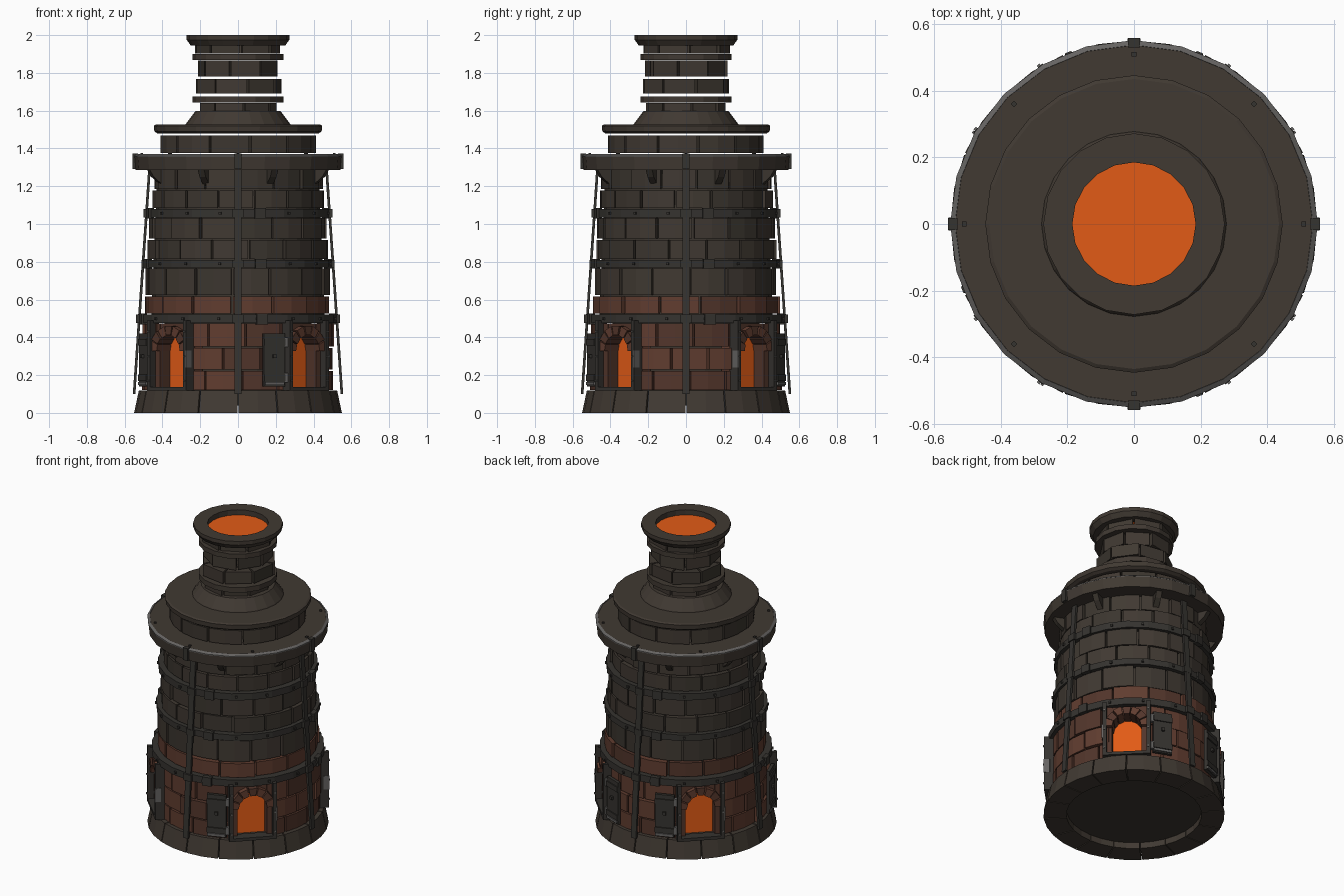
import bpy, bmesh, math, random
from math import cos, sin, radians, pi, tau

if "Cube" in bpy.data.objects:
    bpy.data.objects.remove(bpy.data.objects["Cube"])
random.seed(4)


def material(name, rgb):
    m = bpy.data.materials.new(name)
    m.diffuse_color = (*rgb, 1)
    m.use_nodes = True
    m.node_tree.nodes["Principled BSDF"].inputs["Base Color"].default_value = m.diffuse_color
    return m


STONE = material("dark_stone", (0.052, 0.041, 0.032))
STONE2 = material("darker_stone", (0.044, 0.036, 0.028))
BRICK = material("red_brick", (0.118, 0.046, 0.029))
BRICK2 = material("dark_red_brick", (0.085, 0.036, 0.024))
IRON = material("black_iron", (0.036, 0.033, 0.029))
STEEL = material("worn_steel", (0.13, 0.125, 0.12))
GLOW = material("fire_glow", (0.76, 0.105, 0.008))


def finish(name, bm, *mats):
    bmesh.ops.recalc_face_normals(bm, faces=bm.faces)
    me = bpy.data.meshes.new(name)
    bm.to_mesh(me)
    bm.free()
    for m in mats:
        me.materials.append(m)
    ob = bpy.data.objects.new(name, me)
    bpy.context.collection.objects.link(ob)
    return ob


def skin(bm, loops, closed, mat=0):
    """Bridge equal vertex loops; closed joins last to first, otherwise caps the ends."""
    vs = [[bm.verts.new(p) for p in loop] for loop in loops]
    n = len(vs[0])
    faces = []
    for i in range(len(vs) if closed else len(vs) - 1):
        a, b = vs[i], vs[(i + 1) % len(vs)]
        for k in range(n):
            faces.append(bm.faces.new((a[k], a[(k + 1) % n], b[(k + 1) % n], b[k])))
    if not closed:
        faces += [bm.faces.new(vs[0]), bm.faces.new(vs[-1][::-1])]
    for f in faces:
        f.material_index = mat


def lathe(name, profile, mat, n=24, ring=True):
    """Turn an (r, z) profile: ring = closed section, otherwise a solid with flat caps."""
    bm = bmesh.new()
    loops = [[(r * cos(tau * k / n), r * sin(tau * k / n), z) for k in range(n)] for r, z in profile]
    skin(bm, loops, ring)
    return finish(name, bm, mat)


def band(name, r, z0, z1, mat, depth=0.05, n=24):
    return lathe(name, [(r - depth, z0), (r, z0), (r, z1), (r - depth, z1)], mat, n)


def arc_block(bm, a0, a1, rb, rt, ri, z0, z1, seg=2, mat=0):
    """Curved block between two angles, bottom radius rb, top radius rt, inner radius ri."""
    loops = []
    for i in range(seg + 1):
        a = a0 + (a1 - a0) * i / seg
        loops.append([(r * cos(a), r * sin(a), z) for r, z in ((ri, z0), (rb, z0), (rt, z1), (ri, z1))])
    skin(bm, loops, False, mat)


def prism(bm, theta, poly, a, b, radial=True, mat=0):
    """Extrude (lateral, z) outline along the radius, or (radius, z) outline sideways."""
    def P(d, l, z):
        return (d * cos(theta) - l * sin(theta), d * sin(theta) + l * cos(theta), z)
    loops = [[P(e, u, z) if radial else P(u, e, z) for u, z in poly] for e in (a, b)]
    skin(bm, loops, False, mat)


def box(bm, theta, d0, d1, l0, l1, z0, z1, mat=0):
    prism(bm, theta, [(l0, z0), (l1, z0), (l1, z1), (l0, z1)], d0, d1, True, mat)


DOORS = [(-45, -1), (-135, -1), (135, -1), (45, 1)]   # opening angle, side the door swings to


def course(name, r, z0, z1, n, shift, mats, ri, seg=2, gap=0.006, jitter=0.008, openings=False):
    """One ring of blocks with slightly uneven faces, optionally broken by the openings."""
    bm = bmesh.new()
    half = radians(12.5)
    cuts = [radians(d) % tau for d, _ in DOORS] if openings else []
    for k in range(n):
        a0 = tau * (k + shift) / n + gap / r
        a1 = tau * (k + 1 + shift) / n - gap / r
        spans = [(a0, a1)]
        for c0 in cuts:
            for c in (c0, c0 + tau):
                new = []
                for s, e in spans:
                    if e <= c - half or s >= c + half:
                        new.append((s, e))
                    else:
                        new += [p for p in ((s, c - half), (c + half, e)) if p[1] - p[0] > 0.015]
                spans = new
        rr = r + random.uniform(-jitter, jitter)
        m = 1 if random.random() < 0.3 else 0
        for s, e in spans:
            arc_block(bm, s, e, rr, rr, ri, z0, z1, seg, m)
    return finish(name, bm, *mats)


# Plinth of sixteen sloped blocks
bm = bmesh.new()
for k in range(16):
    arc_block(bm, tau * k / 16 + .006, tau * (k + 1) / 16 - .006, 0.55, 0.525, 0.41, 0, 0.118)
finish("plinth_blocks", bm, STONE)
lathe("hearth_core", [(0.415, 0.04), (0.415, 0.115), (0.39, 0.12), (0.39, 0.5)], STONE2, ring=False)
lathe("shaft_core", [(0.46, 0.475), (0.455, 0.6), (0.425, 1.32)], STONE2, ring=False)

# Red brick hearth wall and the red course above the first band
reds, stones = (BRICK, BRICK2), (STONE, STONE2)
for i, (z0, z1, s) in enumerate([(0.122, 0.222, 0.1), (0.23, 0.343, 0.6), (0.351, 0.472, 0.2)]):
    course(f"hearth_course_{i}", 0.503, z0, z1, 16, s, reds, 0.38, openings=True)
course("red_course", 0.49, 0.525, 0.617, 14, 0.35, reds, 0.43)

# Dark stone shaft courses
for i, (r, z0, z1, s) in enumerate([(0.482, 0.625, 0.765, 0.1), (0.472, 0.815, 0.915, 0.55),
                                    (0.466, 0.922, 1.032, 0.2), (0.456, 1.085, 1.177, 0.7),
                                    (0.446, 1.185, 1.285, 0.3)]):
    course(f"shaft_course_{i}", r, z0, z1, 15, s, stones, 0.40)

# Iron hoops with rivets
hoops = [(0.525, 0.475, 0.52), (0.498, 0.77, 0.81), (0.486, 1.035, 1.08)]
bm = bmesh.new()
for i, (r, z0, z1) in enumerate(hoops):
    band(f"iron_hoop_{i}", r, z0, z1, IRON, 0.07)
    zm = (z0 + z1) / 2
    for k in range(16):
        box(bm, tau * (k + .5) / 16, r - .01, r + .006, -.007, .007, zm - .007, zm + .007)
    for k in range(4):
        box(bm, tau * k / 4 + radians(14), r - .02, r + .009, -.03, .03, z0 - .006, z1 + .006)
finish("hoop_rivets", bm, IRON)

# Leaning straps with clamps at top and bottom
bm = bmesh.new()
for k in range(4):
    t = k * pi / 2
    prism(bm, t, [(0.543, 0.1), (0.557, 0.1), (0.475, 1.3), (0.461, 1.3)], -.019, .019, False)
    box(bm, t, 0.53, 0.558, -.018, .018, 1.29, 1.373)
    for r, z0, z1 in hoops:
        box(bm, t, r - .02, r + .014, -.028, .028, z0, z1)
finish("leaning_straps", bm, IRON)

# Flange, brackets and rivets
lathe("flange", [(0.40, 1.287), (0.543, 1.287), (0.55, 1.36), (0.535, 1.368), (0.36, 1.368)], STONE)
lathe("flange_worn_edge", [(0.535, 1.362), (0.5515, 1.355), (0.5515, 1.361), (0.537, 1.3705)], STEEL)
bm = bmesh.new()
for k in range(8):
    prism(bm, pi / 8 + k * pi / 4, [(0.43, 1.29), (0.515, 1.29), (0.49, 1.25), (0.43, 1.2)], -.018, .018, False)
finish("flange_brackets", bm, STONE2)
bm = bmesh.new()
for k in range(8):
    box(bm, k * pi / 4, 0.502, 0.516, -.007, .007, 1.36, 1.376)
finish("flange_rivets", bm, IRON)

# Shoulder and its rim
course("shoulder_course", 0.413, 1.376, 1.468, 12, 0.3, stones, 0.3, jitter=0.003)
lathe("shoulder_rim", [(0.425, 1.478), (0.443, 1.49), (0.446, 1.52), (0.435, 1.526)], STONE, ring=False)
lathe("chimney_foot", [(0.28, 1.52), (0.275, 1.532), (0.225, 1.598)], STONE, ring=False)

# Chimney stack
course("chimney_course_0", 0.207, 1.598, 1.64, 8, 0.2, stones, 0.15, 1)
band("chimney_band_0", 0.24, 1.642, 1.676, STONE, 0.08, 16)
course("chimney_course_1", 0.23, 1.69, 1.768, 8, 0.3, stones, 0.16, 1)
course("chimney_course_2", 0.215, 1.782, 1.866, 8, 0.75, stones, 0.15, 1)
band("chimney_band_1", 0.24, 1.868, 1.9, STONE, 0.08, 16)
course("chimney_course_3", 0.227, 1.902, 1.948, 8, 0.1, stones, 0.16, 1)
lathe("chimney_cap", [(0.185, 1.945), (0.25, 1.945), (0.272, 1.975), (0.272, 2.0), (0.185, 2.0)], STONE, 20)
lathe("chimney_glow", [(0.188, 1.955), (0.188, 1.966)], GLOW, 20, ring=False)

# Four arched fire openings
glow, arch, frame, door, fit = (bmesh.new() for _ in range(5))
ZC, RI, RO = 0.325, 0.088, 0.138
for deg, side in DOORS:
    t = radians(deg)
    # glowing plate behind the arch
    pts = [(-.1, .12), (.1, .12)] + [(.1 * cos(a * pi / 6), ZC + .1 * sin(a * pi / 6)) for a in range(7)]
    prism(glow, t, pts, 0.405, 0.42)
    # wedge stones, lintel fill
    for k in range(7):
        a0, a1 = pi * k / 7 + .03, pi * (k + 1) / 7 - .03
        d = 0.522 + random.uniform(-.006, .006)
        prism(arch, t, [(r * cos(a), ZC + r * sin(a)) for r, a in ((RI, a0), (RO, a0), (RO, a1), (RI, a1))],
              0.40, d, True, k % 2)
    box(arch, t, 0.39, 0.49, -.12, .12, 0.415, 0.472, 1)
    for s in (-1, 1):
        box(arch, t, 0.39, 0.495, s * .09, s * .125, 0.12, 0.472, 1)
        # frame posts
        box(frame, t, 0.47, 0.535, s * .122, s * .146, 0.118, 0.49)
        for z in (0.17, 0.3, 0.43):
            box(fit, t, 0.53, 0.541, s * .129, s * .139, z - .005, z + .005)
    box(frame, t, 0.47, 0.535, -.14, .14, 0.118, 0.138)
    # door folded back against the wall
    td = t + side * radians(24)
    box(door, td, 0.518, 0.538, -.06, .06, 0.14, 0.42)
    for z in (0.185, 0.375):
        box(door, td, 0.53, 0.545, -.06, .06, z - .017, z + .017)
        h = -side * 0.068
        box(fit, td, 0.515, 0.54, h - .009, h + .009, z - .025, z + .025)
    box(fit, td, 0.535, 0.546, -.055, .055, 0.148, 0.163)
    box(door, td, 0.53, 0.552, -.01, .01, 0.29, 0.31)
    # latch keeper on the far post
    box(fit, t, 0.50, 0.538, -side * .146 - .004, -side * .146 + .004, 0.24, 0.33)
finish("fire_glow_plates", glow, GLOW)
finish("opening_arches", arch, BRICK, BRICK2)
finish("opening_frames", frame, IRON)
finish("iron_doors", door, IRON)
finish("door_fittings", fit, STEEL)
